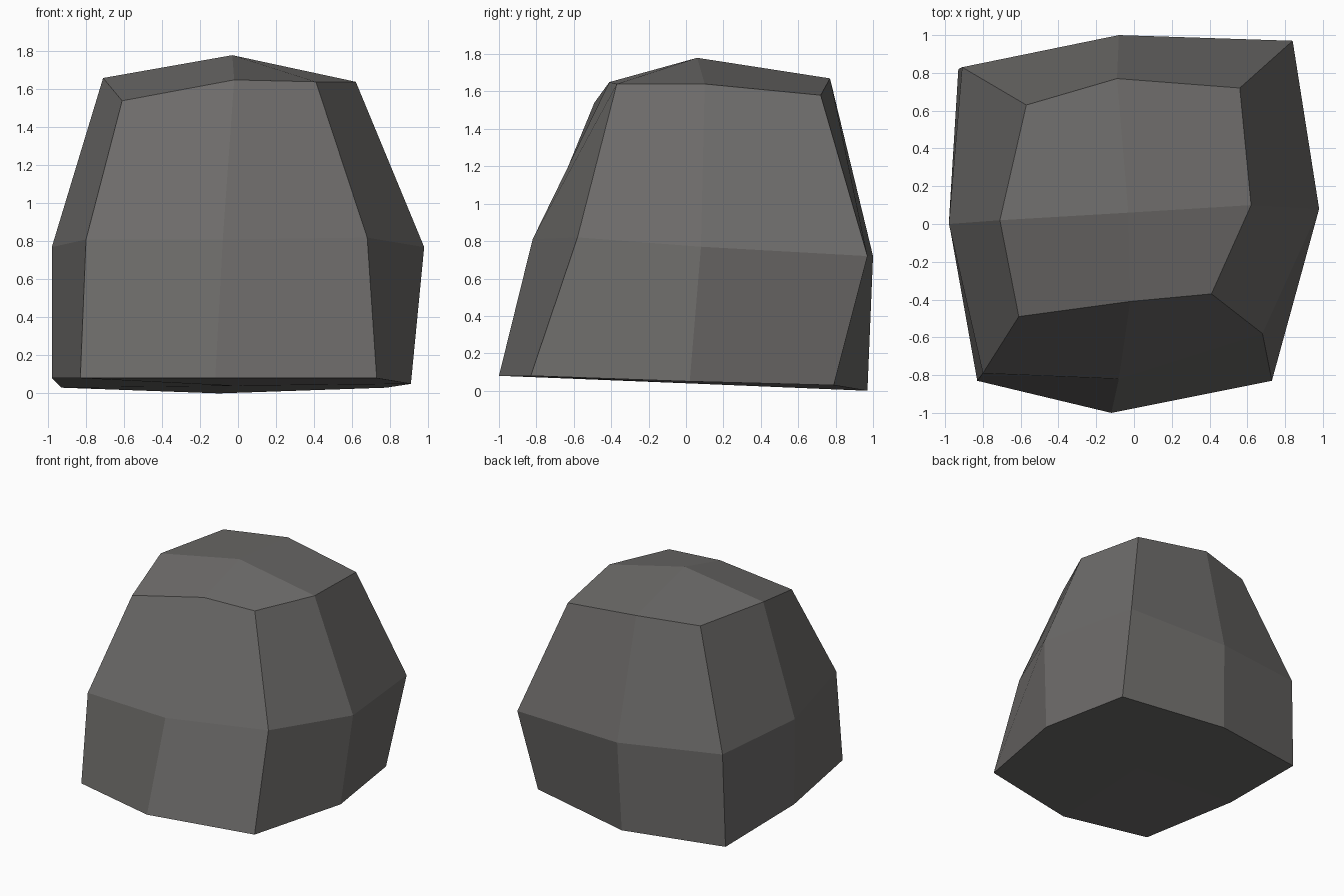
import bpy
import bmesh

# Remove the default cube
default_cube = bpy.data.objects.get("Cube")
if default_cube:
    bpy.data.objects.remove(default_cube, do_unlink=True)


def make_material(name, color):
    material = bpy.data.materials.new(name)
    material.use_nodes = True
    material.diffuse_color = color
    shader = material.node_tree.nodes["Principled BSDF"]
    shader.inputs["Base Color"].default_value = color
    shader.inputs["Roughness"].default_value = 0.9
    return material


# Cross-sections of the boulder, counter-clockwise from the front right corner
base_ring = [(-.83, -.83, .08), (-.12, -1, .08), (.73, -.83, .08), (.91, .02, .05),
             (.78, .79, .03), (-.1, .97, 0), (-.93, .82, .03), (-.98, .01, .08)]
middle_ring = [(-.8, -.79, .81), (-.08, -.82, .81), (.68, -.58, .82), (.98, .08, .77),
               (.84, .97, .72), (-.08, 1, .72), (-.91, .83, .78), (-.98, 0, .77)]
crown_ring = [(-.61, -.49, 1.54), (-.02, -.41, 1.65), (.41, -.37, 1.64), (.62, .1, 1.64),
              (.56, .72, 1.58), (-.09, .77, 1.67), (-.57, .63, 1.66), (-.71, .02, 1.66)]


def bridge(bm, lower, upper):
    """Join two rings with a band of quads."""
    count = len(lower)
    for i in range(count):
        j = (i + 1) % count
        bm.faces.new((lower[i], lower[j], upper[j], upper[i]))


def cap(bm, ring, centre):
    """Close a ring with four quads that meet at a centre point."""
    middle = bm.verts.new(centre)
    count = len(ring)
    for i in range(0, count, 2):
        bm.faces.new((middle, ring[i - 1], ring[i], ring[i + 1]))


# Boulder body: two bands of facets, a low crown and a nearly flat underside
bm = bmesh.new()
base, middle, crown = [
    [bm.verts.new(point) for point in ring]
    for ring in (base_ring, middle_ring, crown_ring)
]
bridge(bm, base, middle)
bridge(bm, middle, crown)
cap(bm, crown, (-.03, .06, 1.78))
cap(bm, base, (-.03, 0, .04))
bmesh.ops.recalc_face_normals(bm, faces=bm.faces)

mesh = bpy.data.meshes.new("boulder")
bm.to_mesh(mesh)
bm.free()
mesh.materials.append(make_material("stone_grey", (0.155, 0.15, 0.145, 1)))

boulder = bpy.data.objects.new("boulder", mesh)
bpy.context.collection.objects.link(boulder)
